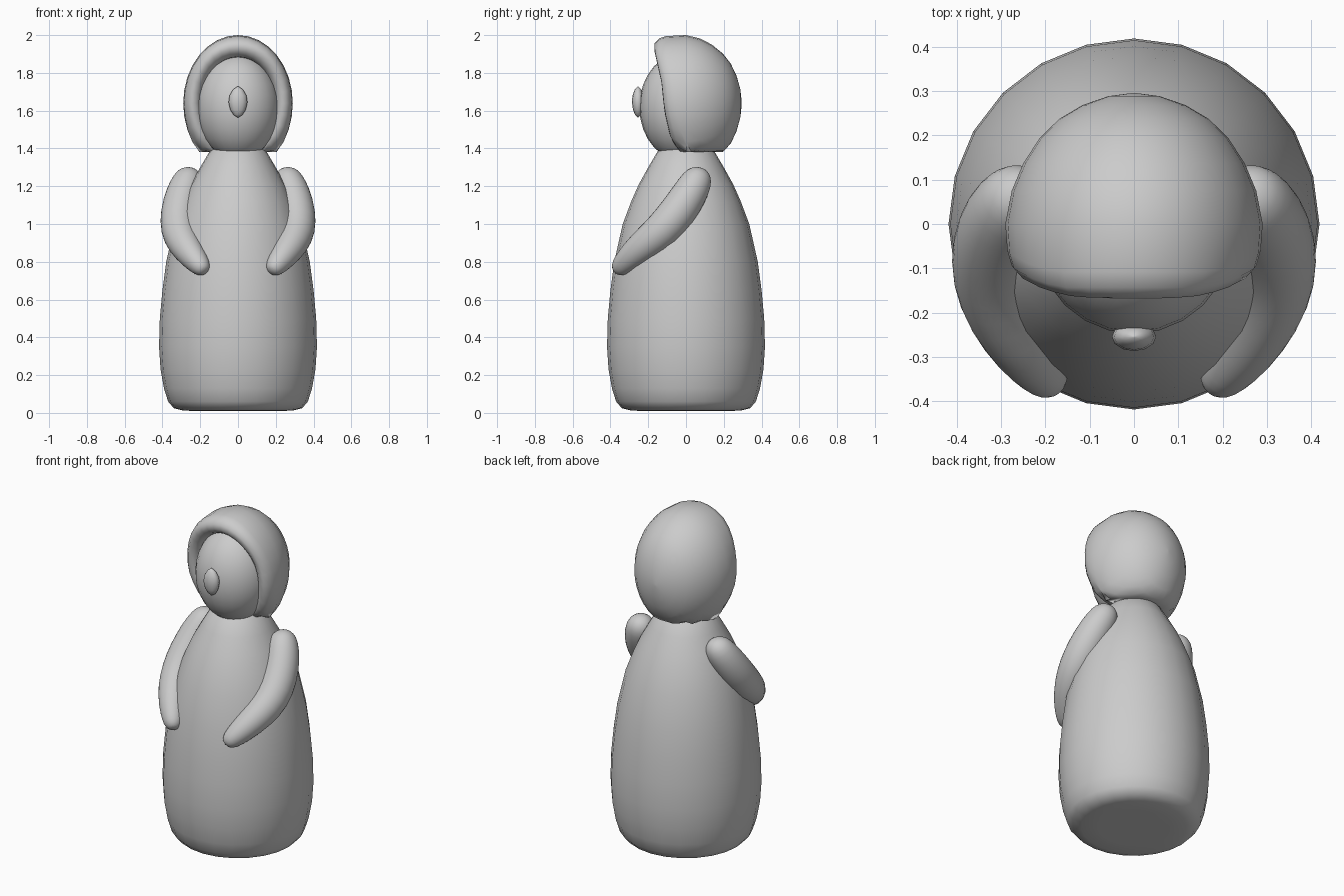
import bpy, bmesh, math
from mathutils import Vector

cube = bpy.data.objects.get("Cube")
if cube:
    bpy.data.objects.remove(cube)

grey = bpy.data.materials.new("plain grey")
grey.use_nodes = True
COLOUR = (0.6, 0.6, 0.6, 1)
grey.diffuse_color = COLOUR
grey.node_tree.nodes["Principled BSDF"].inputs["Base Color"].default_value = COLOUR


def loft(name, rings, cap_start=True, cap_end=True):
    """Skin a list of closed point rings, with optional end caps."""
    bm = bmesh.new()
    loops = [[bm.verts.new(p) for p in ring] for ring in rings]
    n = len(loops[0])
    for a, b in zip(loops, loops[1:]):
        for i in range(n):
            j = (i + 1) % n
            bm.faces.new((a[i], a[j], b[j], b[i]))
    if cap_start:
        bm.faces.new(loops[0][::-1])
    if cap_end:
        bm.faces.new(loops[-1])
    bmesh.ops.recalc_face_normals(bm, faces=bm.faces)
    mesh = bpy.data.meshes.new(name)
    bm.to_mesh(mesh)
    bm.free()
    mesh.materials.append(grey)
    mesh.shade_smooth()
    obj = bpy.data.objects.new(name, mesh)
    bpy.context.collection.objects.link(obj)
    return obj


def angles(n):
    return [math.tau * i / n for i in range(n)]


def lathe(name, profile, n=24, centre=(0, 0, 0), scale=(1, 1, 1)):
    rings = [[(centre[0] + r * math.cos(a) * scale[0],
               centre[1] + r * math.sin(a) * scale[1],
               centre[2] + z * scale[2]) for a in angles(n)] for r, z in profile]
    return loft(name, rings)


def ball(name, centre, scale, n=24, rows=14):
    steps = [math.pi * (i + 0.2) / (rows + 0.4) for i in range(rows + 1)]
    return lathe(name, [(math.sin(t), -math.cos(t)) for t in steps], n, centre, scale)


def interpolate(table, x):
    """Linear lookup in a rising table of pairs."""
    x = min(max(x, table[0][0]), table[-1][0])
    for (x0, y0), (x1, y1) in zip(table, table[1:]):
        if x <= x1:
            return y0 + (y1 - y0) * (x - x0) / (x1 - x0)


# Gown-like body
lathe("body", [(0.2, 0.01), (0.29, 0.012), (0.34, 0.025), (0.37, 0.06), (0.392, 0.13),
               (0.41, 0.23), (0.418, 0.35), (0.414, 0.5), (0.4, 0.65), (0.38, 0.8),
               (0.335, 1.0), (0.29, 1.12), (0.25, 1.21), (0.2, 1.3), (0.15, 1.385),
               (0.1, 1.42)])

# Face and nose
ball("face", (0, -0.03, 1.62), (0.22, 0.217, 0.28))
lathe("nose", [(0.004, -0.08), (0.024, -0.067), (0.041, -0.04), (0.05, 0),
               (0.045, 0.035), (0.027, 0.066), (0.004, 0.083)],
      12, (0, -0.254, 1.645), (1, 0.65, 1))

# Hair hood: rings run from the back pole to the rolled front rim
RIM = [(1.38, -0.03), (1.45, -0.08), (1.6, -0.115), (1.75, -0.13), (1.92, -0.168)]
BACK = [(0.02, 0.295), (0.2, 0.288), (0.4, 0.268), (0.58, 0.237), (0.73, 0.195),
        (0.86, 0.137), (0.95, 0.075), (1, 0)]
ROLL = [(0.985, 0.06), (0.95, 0.025), (0.88, 0.002), (0.8, 0),
        (0.73, 0.014), (0.685, 0.04), (0.66, 0.1)]


def hair_ring(size, depth, on_rim):
    ring = []
    for a in angles(32):
        rise = math.sin(a)
        z = max(1.64 + size * rise * (0.36 if rise > 0 else 0.37), 1.382)
        y = depth + (interpolate(RIM, z) if on_rim else 0)
        ring.append((size * 0.29 * math.cos(a), y, z))
    return ring


loft("hair", [hair_ring(s, y, False) for s, y in BACK]
     + [hair_ring(s, y, True) for s, y in ROLL], cap_end=False)

# Arms: tapered tubes bent towards the front, mirrored
ARM = [((0.245, 0.085, 1.295), 0.02), ((0.25, 0.078, 1.275), 0.06),
       ((0.262, 0.06, 1.235), 0.085), ((0.29, 0.02, 1.16), 0.096),
       ((0.312, -0.045, 1.06), 0.102), ((0.315, -0.12, 0.97), 0.1),
       ((0.29, -0.205, 0.9), 0.09), ((0.245, -0.285, 0.835), 0.075),
       ((0.205, -0.335, 0.785), 0.06), ((0.185, -0.36, 0.76), 0.045),
       ((0.175, -0.372, 0.747), 0.02)]


def arm(name, side):
    points = [Vector((side * p[0], p[1], p[2])) for p, r in ARM]
    rings = []
    for i, (p, (_, r)) in enumerate(zip(points, ARM)):
        along = (points[min(i + 1, len(points) - 1)] - points[max(i - 1, 0)]).normalized()
        u = along.cross(Vector((1, 0, 0))).normalized()
        v = along.cross(u)
        rings.append([p + r * (u * math.cos(a) + v * math.sin(a)) for a in angles(16)])
    obj = loft(name, rings)
    smooth = obj.modifiers.new("smooth", "SUBSURF")
    smooth.levels = smooth.render_levels = 1


arm("left_arm", 1)
arm("right_arm", -1)
